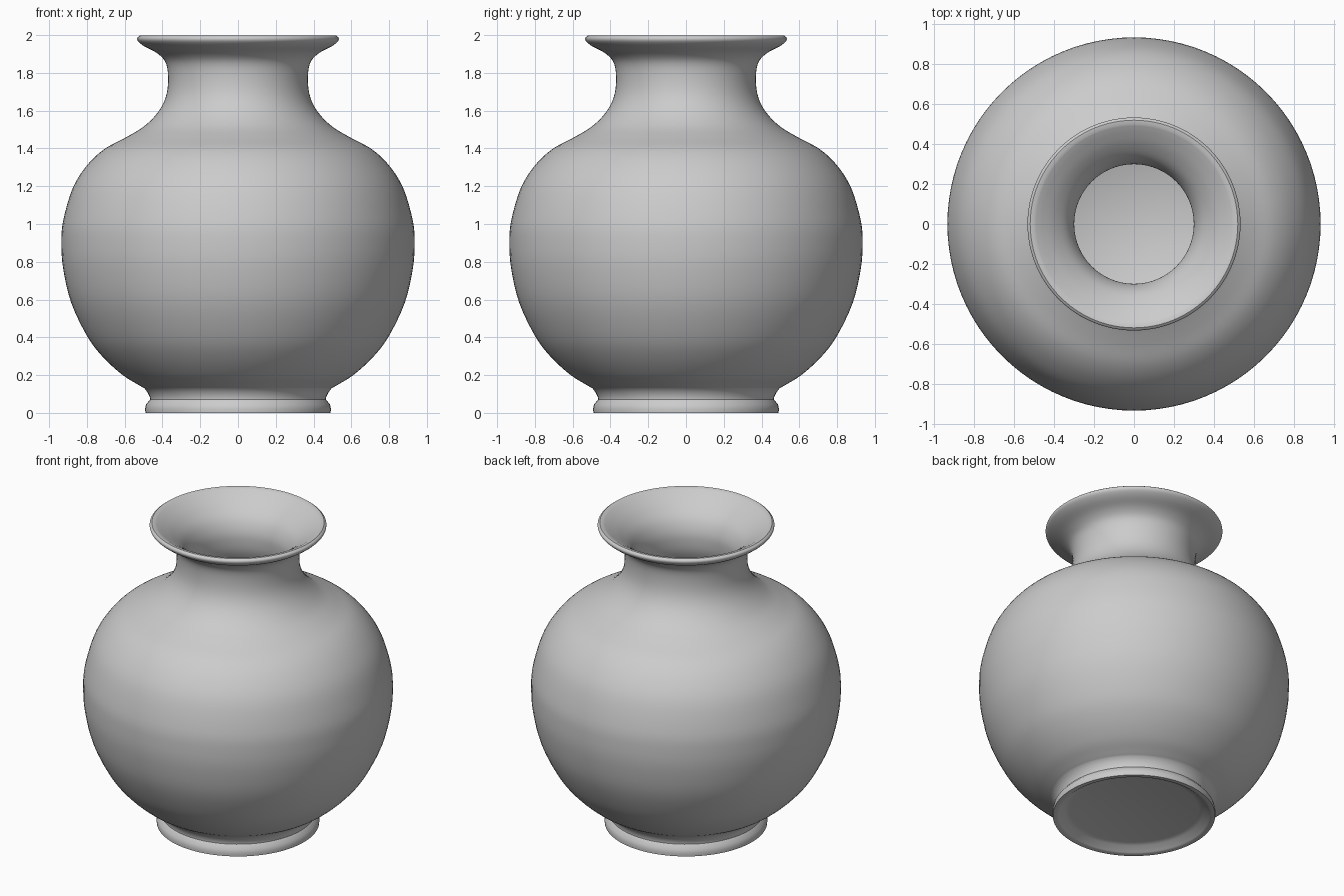
import bpy, bmesh, math
from mathutils import Vector

if "Cube" in bpy.data.objects:
    bpy.data.objects.remove(bpy.data.objects["Cube"])

SEGMENTS = 96


def smooth_path(points, steps=4):
    """Catmull-Rom curve through (radius, height) points."""
    p = [Vector(q) for q in points]
    p = [p[0] * 2 - p[1]] + p + [p[-1] * 2 - p[-2]]
    path = []
    for a, b, c, d in zip(p, p[1:], p[2:], p[3:]):
        for i in range(steps):
            t = i / steps
            path.append(0.5 * (2 * b + (c - a) * t + (2 * a - 5 * b + 4 * c - d) * t ** 2
                               + (3 * b - a - 3 * c + d) * t ** 3))
    return path + [p[-2]]


def lathe(name, profile):
    """Revolve a profile about z, capping both ends with a disc."""
    bm = bmesh.new()
    rings = []
    for r, z in profile:
        rings.append([bm.verts.new((r * math.cos(2 * math.pi * i / SEGMENTS),
                                    r * math.sin(2 * math.pi * i / SEGMENTS), z))
                      for i in range(SEGMENTS)])
    for lo, hi in zip(rings, rings[1:]):
        for i in range(SEGMENTS):
            j = (i + 1) % SEGMENTS
            bm.faces.new((lo[i], lo[j], hi[j], hi[i]))
    bm.faces.new(rings[0][::-1])
    bm.faces.new(rings[-1])
    bmesh.ops.recalc_face_normals(bm, faces=bm.faces)
    mesh = bpy.data.meshes.new(name)
    bm.to_mesh(mesh)
    bm.free()
    obj = bpy.data.objects.new(name, mesh)
    bpy.context.collection.objects.link(obj)
    bpy.context.view_layer.objects.active = obj
    obj.select_set(True)
    bpy.ops.object.shade_smooth_by_angle(angle=math.radians(40))
    return obj


# Recessed underside and flared foot ring
foot = [(0.39, 0.04), (0.42, 0.032), (0.455, 0.005), (0.465, 0.0), (0.49, 0.0),
        (0.492, 0.02), (0.487, 0.045), (0.466, 0.07), (0.467, 0.085), (0.48, 0.11)]

# Round belly, shoulder, neck and turned-out lip
outside = smooth_path([(0.495, 0.13), (0.53, 0.15), (0.61, 0.20), (0.71, 0.29), (0.795, 0.40),
                       (0.882, 0.58), (0.925, 0.76), (0.935, 0.90), (0.925, 1.02),
                       (0.875, 1.19), (0.80, 1.31), (0.71, 1.395), (0.60, 1.455),
                       (0.50, 1.515), (0.425, 1.59), (0.383, 1.67), (0.37, 1.76),
                       (0.381, 1.85), (0.425, 1.902), (0.495, 1.94), (0.528, 1.966),
                       (0.533, 1.985), (0.52, 1.997)])

# Funnel mouth and hollow inside down to the flat floor
inside = smooth_path([(0.50, 1.995), (0.46, 1.972), (0.40, 1.93), (0.34, 1.87), (0.307, 1.80),
                      (0.30, 1.73), (0.315, 1.64), (0.37, 1.54), (0.46, 1.465),
                      (0.58, 1.40), (0.69, 1.33), (0.80, 1.20), (0.865, 1.02),
                      (0.872, 0.88), (0.82, 0.59), (0.69, 0.36), (0.53, 0.20),
                      (0.44, 0.12), (0.38, 0.07)])

lathe("vase", foot + [tuple(p) for p in outside + inside])
